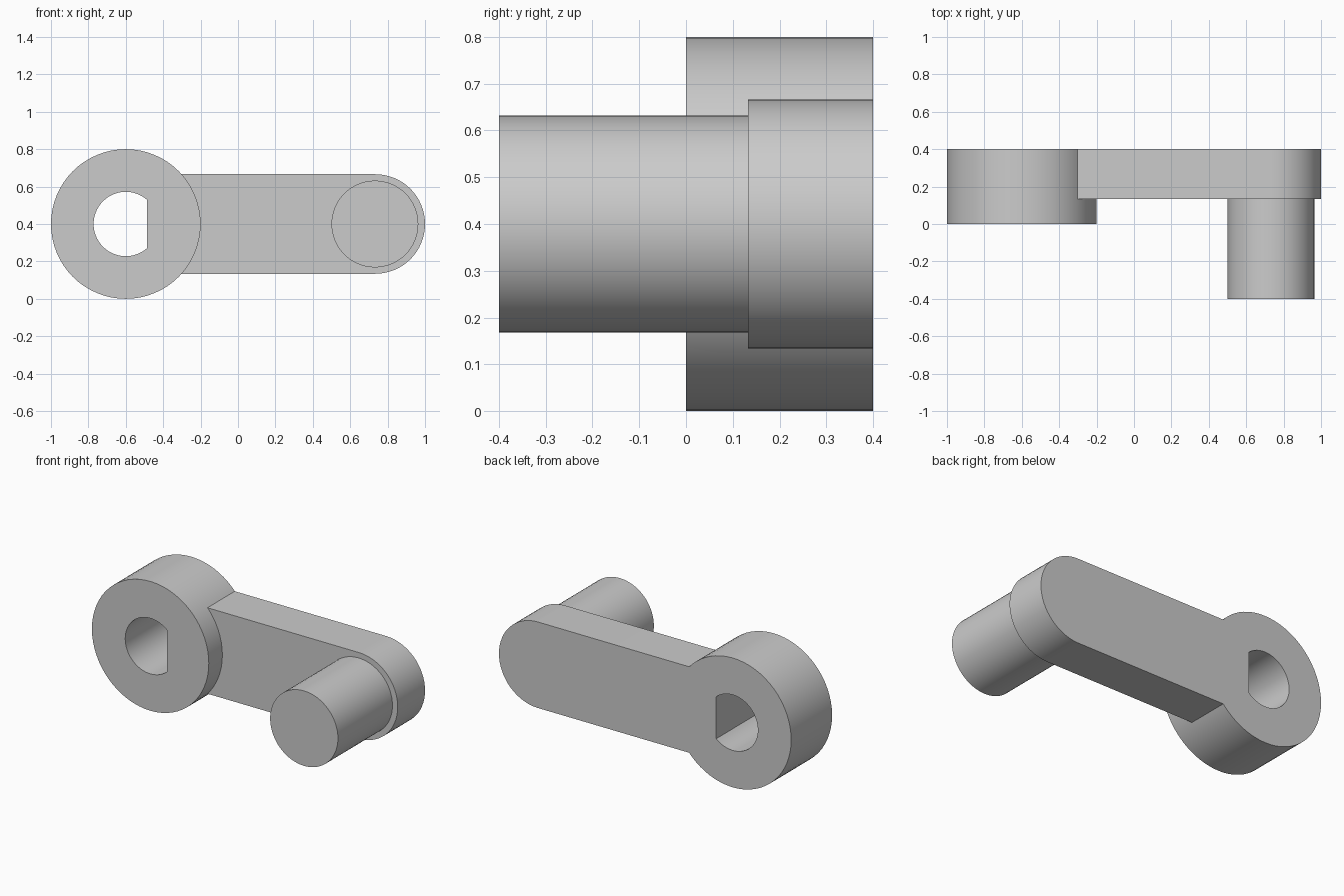
import bpy, bmesh
from math import cos, sin, pi, acos, radians

if "Cube" in bpy.data.objects:
    bpy.data.objects.remove(bpy.data.objects["Cube"])

ZC = 0.40          # shared axis height
HUB_X, PIN_X = -0.60, 0.734


def arc(cx, r, a0, a1, n):
    """Points of an arc in the XZ plane, both ends included."""
    return [(cx + r * cos(a0 + (a1 - a0) * i / n),
             ZC + r * sin(a0 + (a1 - a0) * i / n)) for i in range(n + 1)]


def extrude(name, profile, y0, y1):
    """Closed XZ profile extruded along y."""
    bm = bmesh.new()
    face = bm.faces.new([bm.verts.new((x, y0, z)) for x, z in profile])
    new = bmesh.ops.extrude_face_region(bm, geom=[face], use_keep_orig=True)["geom"]
    verts = [v for v in new if isinstance(v, bmesh.types.BMVert)]
    bmesh.ops.translate(bm, vec=(0, y1 - y0, 0), verts=verts)
    bmesh.ops.recalc_face_normals(bm, faces=bm.faces[:])
    mesh = bpy.data.meshes.new(name)
    bm.to_mesh(mesh)
    bm.free()
    ob = bpy.data.objects.new(name, mesh)
    bpy.context.collection.objects.link(ob)
    return ob


def circle(cx, r, n=64):
    return arc(cx, r, 0, 2 * pi, n)[:-1]


def combine(target, other, operation):
    """Apply a boolean and discard the operand."""
    mod = target.modifiers.new(operation.lower(), 'BOOLEAN')
    mod.operation, mod.solver, mod.object = operation, 'EXACT', other
    bpy.context.view_layer.objects.active = target
    bpy.ops.object.modifier_apply(modifier=mod.name)
    bpy.data.objects.remove(other)


# Round hub
crank = extrude("crank_handle", circle(HUB_X, 0.40), 0.0, 0.40)

# Flat arm with a rounded end, starting inside the hub
arm = extrude("arm", [(-0.40, ZC + 0.266), (-0.40, ZC - 0.266)]
              + arc(PIN_X, 0.266, -pi / 2, pi / 2, 32), 0.133, 0.40)
combine(crank, arm, 'UNION')

# Grip pin at the arm's end
pin = extrude("pin", circle(PIN_X - 0.002, 0.232), -0.40, 0.25)
combine(crank, pin, 'UNION')

# D-shaped shaft hole
a = acos(0.113 / 0.172)
hole = extrude("shaft_hole", arc(HUB_X, 0.172, a, 2 * pi - a, 48), -0.1, 0.5)
combine(crank, hole, 'DIFFERENCE')

bpy.ops.object.select_all(action='DESELECT')
crank.select_set(True)
bpy.context.view_layer.objects.active = crank
bpy.ops.object.shade_smooth_by_angle(angle=radians(30))
